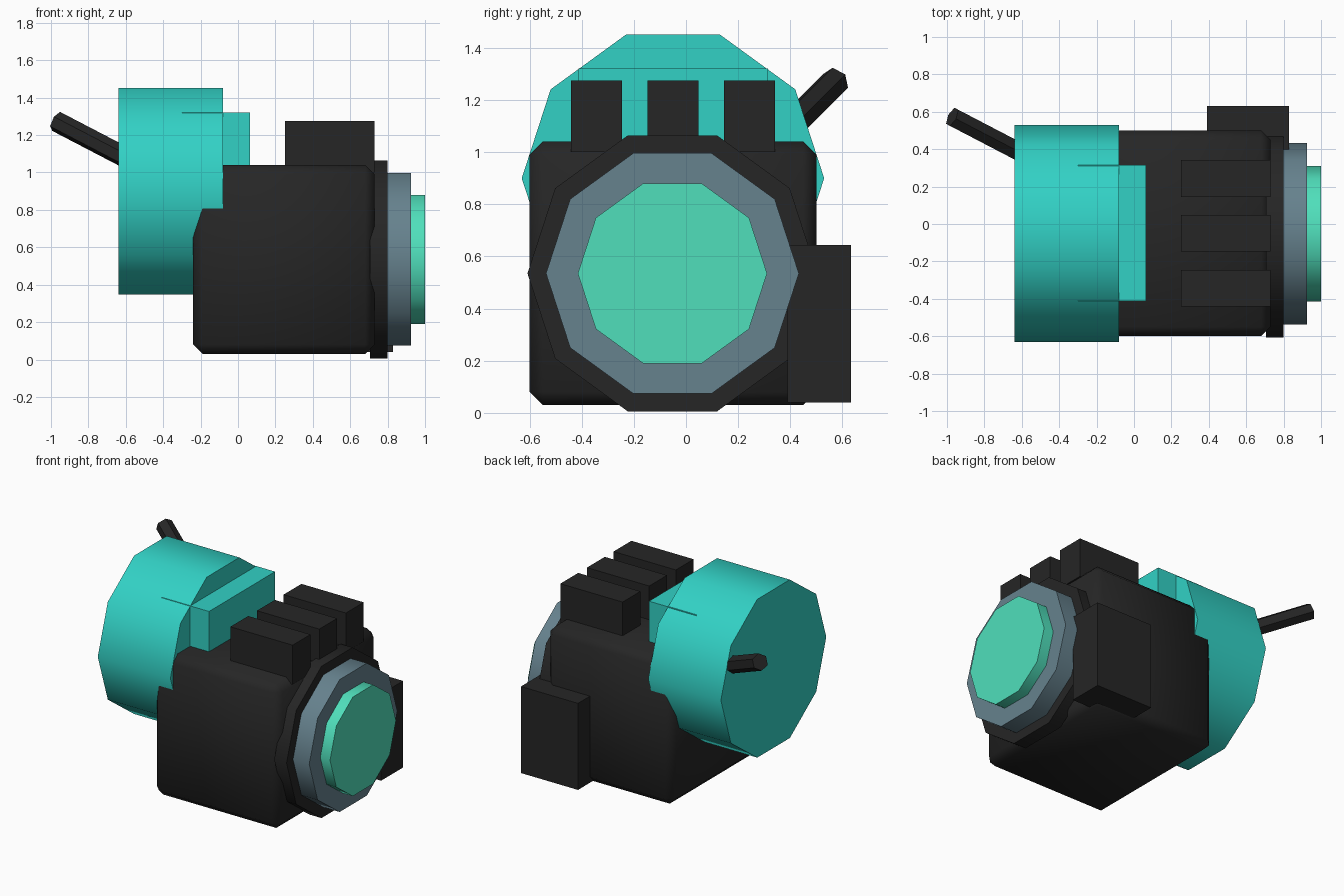
import bpy, bmesh, math
from mathutils import Matrix, Vector

cube = bpy.data.objects.get("Cube")
if cube:
    bpy.data.objects.remove(cube, do_unlink=True)


def material(name, rgb):
    mat = bpy.data.materials.new(name)
    mat.use_nodes = True
    colour = (*rgb, 1)
    mat.diffuse_color = colour
    mat.node_tree.nodes["Principled BSDF"].inputs["Base Color"].default_value = colour
    return mat


black = material("black casing", (0.019, 0.019, 0.019))
teal = material("teal", (0.032, 0.64, 0.56))
mint = material("mint", (0.08, 0.74, 0.50))
grey = material("blue grey", (0.133, 0.223, 0.27))


def finish(name, bm, mat):
    mesh = bpy.data.meshes.new(name)
    bm.to_mesh(mesh)
    bm.free()
    mesh.materials.append(mat)
    obj = bpy.data.objects.new(name, mesh)
    bpy.context.collection.objects.link(obj)
    bpy.ops.object.select_all(action='DESELECT')
    obj.select_set(True)
    bpy.context.view_layer.objects.active = obj
    bpy.ops.object.shade_smooth_by_angle(angle=math.radians(50))
    return obj


def box(name, low, high, mat, bevel=0):
    low, high = Vector(low), Vector(high)
    bm = bmesh.new()
    place = Matrix.Translation((low + high) / 2) @ Matrix.Diagonal((*(high - low), 1))
    bmesh.ops.create_cube(bm, size=1, matrix=place)
    if bevel:
        bmesh.ops.bevel(bm, geom=bm.edges[:], offset=bevel, segments=1,
                        affect='EDGES', profile=0.5)
    return finish(name, bm, mat)


def rod(name, start, end, radius, sides, mat):
    start, end = Vector(start), Vector(end)
    axis = end - start
    if abs(axis.y) < 1e-6:
        turn = Matrix.Rotation(math.pi / 2, 4, 'Y')
    else:
        turn = axis.to_track_quat('Z', 'Y').to_matrix().to_4x4()
    bm = bmesh.new()
    bmesh.ops.create_cone(bm, cap_ends=True, segments=sides, radius1=radius,
                          radius2=radius, depth=axis.length,
                          matrix=Matrix.Translation((start + end) / 2) @ turn)
    return finish(name, bm, mat)


# Main casing with chamfered edges
box("casing", (-0.24, -0.6, 0.03), (0.73, 0.5, 1.04), black, 0.05)

# Stepped ten-sided discs on the end of the casing
for name, x0, x1, radius, mat in (
        ("end_ring", 0.705, 0.80, 0.556, black),
        ("grey_disc", 0.79, 0.925, 0.485, grey),
        ("mint_disc", 0.91, 1.0, 0.363, mint)):
    rod(name, (x0, -0.052, 0.535), (x1, -0.052, 0.535), radius, 10, mat)

# Row of blocks on top
for i in range(3):
    y = -0.343 + i * 0.293
    box(f"top_block_{i + 1}", (0.25, y - 0.098, 1.0), (0.73, y + 0.098, 1.275), black)

# Box on the back
box("back_box", (0.39, 0.39, 0.04), (0.83, 0.632, 0.643), black)

# Drum, its connecting block and the slanted handle
rod("drum", (-0.64, -0.05, 0.9), (-0.08, -0.05, 0.9), 0.58, 10, teal)
box("drum_block", (-0.3, -0.412, 0.5), (0.065, 0.315, 1.321), teal)
rod("handle", (-0.5, 0.327, 1.027), (-0.972, 0.573, 1.273), 0.056, 6, black)
